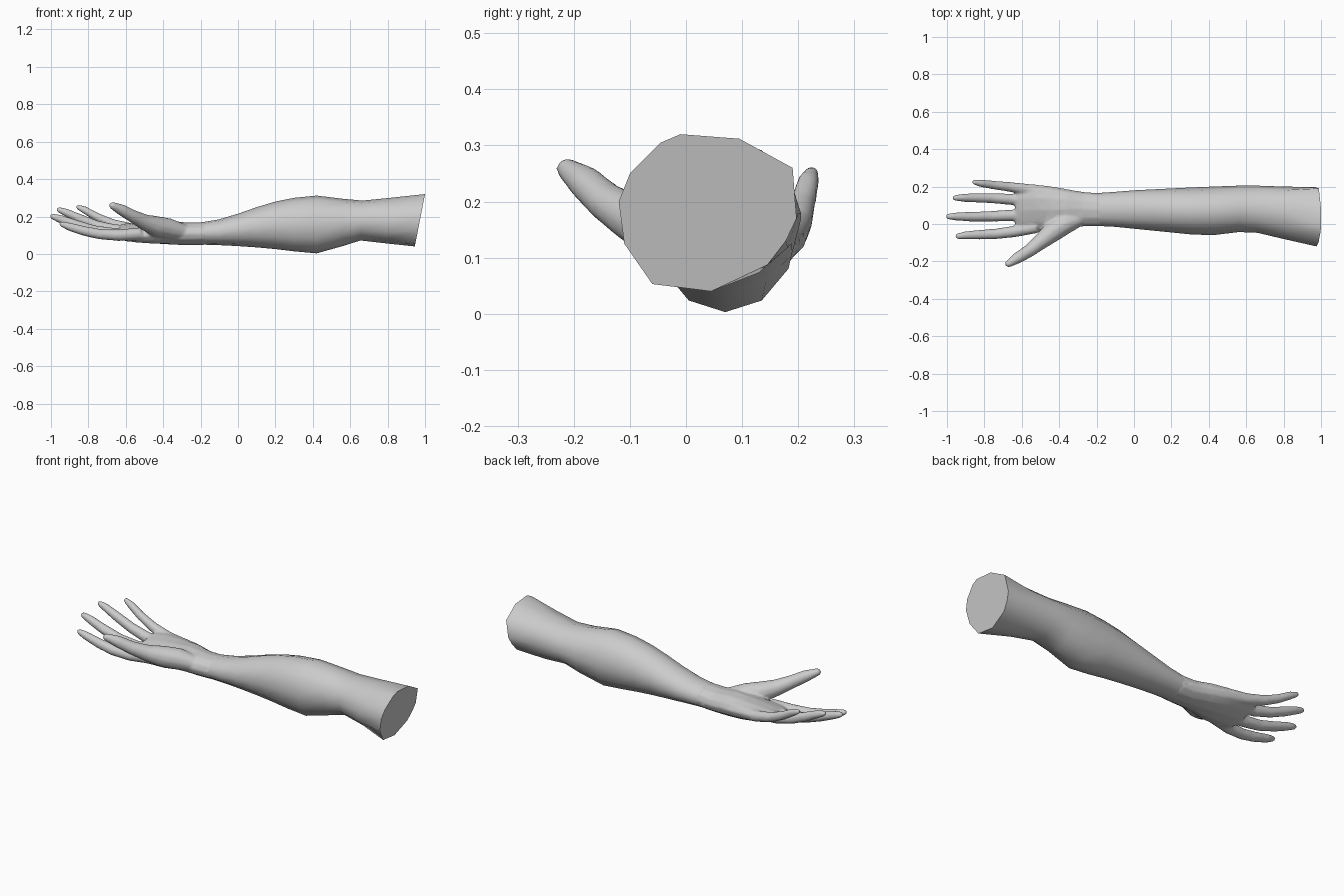
import bpy, bmesh, math
from mathutils import Vector

if "Cube" in bpy.data.objects:
    bpy.data.objects.remove(bpy.data.objects["Cube"])

skin = bpy.data.materials.new("light grey")
skin.diffuse_color = (0.6, 0.6, 0.6, 1)
skin.use_nodes = True
skin.node_tree.nodes["Principled BSDF"].inputs["Base Color"].default_value = skin.diffuse_color
N = 12


def loft(bm, rings):
    """Skin a list of closed rings and cap both ends."""
    vs = [[bm.verts.new(p) for p in r] for r in rings]
    for a, b in zip(vs, vs[1:]):
        for i in range(N):
            j = (i + 1) % N
            bm.faces.new((a[i], a[j], b[j], b[i]))
    bm.faces.new(vs[0][::-1])
    bm.faces.new(vs[-1])


def section(x, y0, y1, z0, z1, roll=0, slant=0):
    """Oval ring across the limb, rolled about its length and slanted along x."""
    cy, cz, out = (y0 + y1) / 2, (z0 + z1) / 2, []
    r = math.radians(roll)
    for i in range(N):
        t = math.tau * i / N
        a, b = math.cos(t) * (y1 - y0) / 2, math.sin(t) * (z1 - z0) / 2
        y, z = a * math.cos(r) - b * math.sin(r), a * math.sin(r) + b * math.cos(r)
        out.append((x + slant * z, cy + y, cz + z))
    return out


def digit(bm, path):
    """Round tube through (x, y, z, radius) points with a rounded tip."""
    pts = [Vector(p[:3]) for p in path]
    rad = [p[3] for p in path]
    d = (pts[-1] - pts[-2]).normalized()
    end, r = pts[-1], rad[-1]
    pts += [end + d * r * 0.6, end + d * r * 0.95]
    rad += [r * 0.8, r * 0.35]
    rings = []
    for i, (p, r) in enumerate(zip(pts, rad)):
        t = (pts[min(i + 1, len(pts) - 1)] - pts[max(i - 1, 0)]).normalized()
        side = t.cross(Vector((0, 0, 1))).normalized()
        up = side.cross(t)
        rings.append([p + side * r * math.cos(math.tau * k / N)
                      + up * r * math.sin(math.tau * k / N) for k in range(N)])
    loft(bm, rings)


def finish(bm, name):
    bmesh.ops.recalc_face_normals(bm, faces=bm.faces)
    me = bpy.data.meshes.new(name)
    bm.to_mesh(me)
    bm.free()
    ob = bpy.data.objects.new(name, me)
    bpy.context.collection.objects.link(ob)
    me.materials.append(skin)
    bpy.ops.object.select_all(action='DESELECT')
    bpy.context.view_layer.objects.active = ob
    ob.select_set(True)
    return ob


# Forearm and elbow, ending in a slanted many-sided cut
cut = [(.197, .17), (.19, .26), (.095, .312), (-.01, .32), (-.045, .305), (-.10, .25),
       (-.12, .2), (-.11, .125), (-.06, .053), (.045, .04), (.145, .087), (.178, .13)]
rings = [[(1 + .196 * (z - .32), y, z) for y, z in cut]]
for s in [(.8, -.08, .2, .057, .3, 0, .12), (.66, -.047, .205, .072, .285, 0, .05),
          (.56, -.043, .205, .042, .295), (.42, -.06, .2, .003, .312),
          (.3, -.055, .195, .014, .3), (.2, -.045, .19, .026, .28),
          (.1, -.035, .185, .035, .25), (0, -.025, .18, .042, .215),
          (-.1, -.015, .172, .047, .185), (-.2, -.01, .165, .05, .168)]:
    rings.append(section(*s))
bm = bmesh.new()
loft(bm, rings)
finish(bm, "forearm")
bpy.ops.object.shade_smooth_by_angle(angle=math.radians(48))

# Wrist and palm
bm = bmesh.new()
loft(bm, [section(*s) for s in [
    (-.17, -.012, .167, .049, .172), (-.2, -.012, .167, .048, .17),
    (-.27, -.014, .172, .047, .168), (-.36, -.02, .188, .05, .178, 4),
    (-.45, -.04, .205, .055, .172, 8), (-.53, -.045, .215, .065, .165, 11),
    (-.6, -.05, .21, .075, .155, 12), (-.635, -.035, .195, .09, .145, 12)]])
# Fingers: index, middle, ring, little
digit(bm, [(-.52, -.015, .108, .034), (-.64, -.04, .1, .031), (-.74, -.053, .106, .028),
           (-.82, -.057, .122, .026), (-.9, -.061, .145, .022), (-.94, -.065, .159, .016)])
digit(bm, [(-.52, .05, .11, .034), (-.66, .046, .108, .031), (-.77, .041, .125, .028),
           (-.87, .039, .157, .026), (-.95, .04, .187, .022), (-.99, .04, .2, .016)])
digit(bm, [(-.52, .12, .12, .034), (-.66, .132, .128, .03), (-.76, .138, .153, .027),
           (-.85, .14, .19, .025), (-.92, .14, .222, .021), (-.957, .14, .236, .015)])
digit(bm, [(-.46, .165, .125, .036), (-.57, .185, .135, .03), (-.67, .199, .16, .026),
           (-.75, .208, .195, .023), (-.82, .218, .235, .02), (-.853, .224, .25, .014)])
# Thumb with its fleshy base
digit(bm, [(-.28, .035, .115, .04), (-.37, .0, .135, .056), (-.44, -.045, .148, .055),
           (-.5, -.095, .17, .043), (-.56, -.143, .2, .035), (-.62, -.18, .234, .031),
           (-.67, -.212, .258, .02)])
hand = finish(bm, "hand")
# Fuse and soften the joints
m = hand.modifiers.new("fuse", 'REMESH')
m.mode = 'VOXEL'
m.voxel_size = .007
m.use_smooth_shade = True
m = hand.modifiers.new("soften", 'SMOOTH')
m.factor = .5
m.iterations = 5
m = hand.modifiers.new("simplify", 'DECIMATE')
m.ratio = .25
